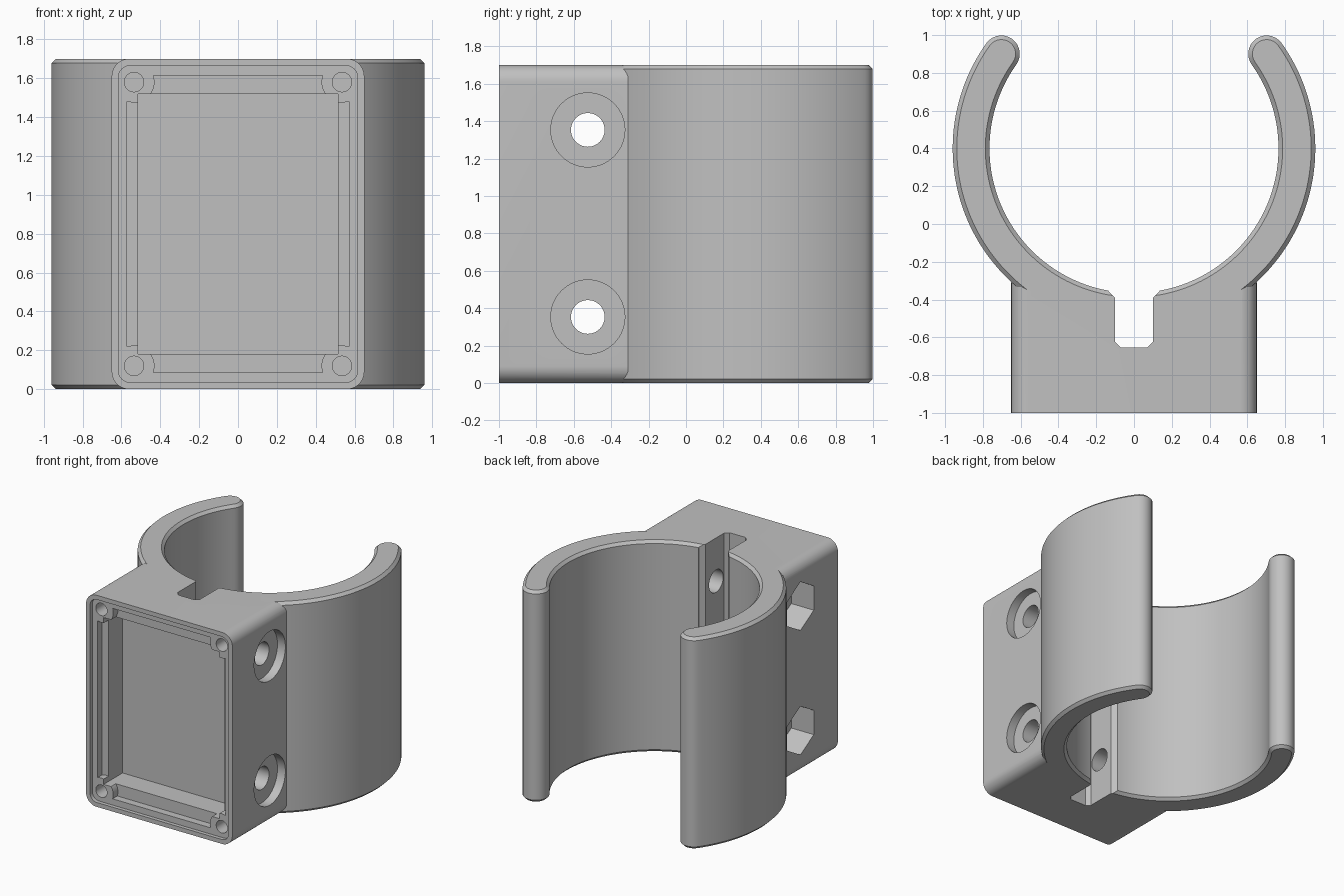
import bpy, bmesh, math
from mathutils import Vector

cube = bpy.data.objects.get("Cube")
if cube:
    bpy.data.objects.remove(cube, do_unlink=True)

H = 1.70                      # height
CY = 0.40                     # bore centre in y
R_OUT, R_IN = 0.96, 0.765     # clip radii
R_MID, R_TIP = (R_OUT + R_IN) / 2, (R_OUT - R_IN) / 2
TIP = math.radians(35.5)      # angle of the rounded clip ends
BOLT_Y, BOLT_Z = -0.525, (0.353, 1.353)

grey = bpy.data.materials.new("plain_grey")
grey.use_nodes = True
grey.diffuse_color = (0.53, 0.53, 0.53, 1)
grey.node_tree.nodes["Principled BSDF"].inputs["Base Color"].default_value = (0.53, 0.53, 0.53, 1)


def loft(name, rings):
    """Closed solid through matching rings of points."""
    bm = bmesh.new()
    loops = [[bm.verts.new(p) for p in ring] for ring in rings]
    n = len(loops[0])
    for a, b in zip(loops, loops[1:]):
        for i in range(n):
            j = (i + 1) % n
            bm.faces.new((a[i], a[j], b[j], b[i]))
    bm.faces.new(loops[0][::-1])
    bm.faces.new(loops[-1])
    bmesh.ops.recalc_face_normals(bm, faces=bm.faces)
    mesh = bpy.data.meshes.new(name)
    bm.to_mesh(mesh)
    bm.free()
    mesh.materials.append(grey)
    obj = bpy.data.objects.new(name, mesh)
    bpy.context.collection.objects.link(obj)
    return obj


def place(u, v, w, axis):
    """Point with profile (u, v) at position w along the axis."""
    return {"x": Vector((w, u, v)), "y": Vector((u, w, v)), "z": Vector((u, v, w))}[axis]


def prism(name, profile, axis, start, end):
    return loft(name, [[place(u, v, w, axis) for u, v in profile] for w in (start, end)])


def arc(cx, cy, r, a, b, n):
    return [(cx + r * math.cos(a + (b - a) * i / n),
             cy + r * math.sin(a + (b - a) * i / n)) for i in range(n + 1)]


def circle(cx, cy, r, n=48, turn=0.0):
    return arc(cx, cy, r, turn, turn + math.tau, n)[:-1]


def rounded_rect(x, low, high, r):
    pts = []
    for k, (sx, z) in enumerate(((1, high - r), (-1, high - r), (-1, low + r), (1, low + r))):
        pts += arc(sx * (x - r), z, r, k * math.pi / 2, (k + 1) * math.pi / 2, 10)
    return pts


def rect(x, low, high):
    return [(x, low), (x, high), (-x, high), (-x, low)]


def combine(target, other, operation):
    mod = target.modifiers.new("join", "BOOLEAN")
    mod.operation, mod.solver, mod.object = operation, "EXACT", other
    bpy.ops.object.select_all(action="DESELECT")
    bpy.context.view_layer.objects.active = target
    target.select_set(True)
    bpy.ops.object.modifier_apply(modifier=mod.name)
    bpy.data.objects.remove(other, do_unlink=True)


def cut(target, *args):
    combine(target, prism("cutter", *args), "DIFFERENCE")


def clip_profile(inset):
    """Open ring with round ends, shrunk by the chamfer inset."""
    a, b = math.pi - TIP, math.tau + TIP
    pts = arc(0, CY, R_OUT - inset, a, b, 120)
    pts += arc(R_MID * math.cos(b), CY + R_MID * math.sin(b), R_TIP - inset, b, b + math.pi, 14)[1:-1]
    pts += arc(0, CY, R_IN + inset, b, a, 120)
    pts += arc(R_MID * math.cos(a), CY + R_MID * math.sin(a), R_TIP - inset, a + math.pi, a + math.tau, 14)[1:-1]
    return pts


# mounting block with rounded long edges, hollowed where the clip wall takes over
body = prism("clamp_body", rounded_rect(0.65, 0, H, 0.09), "y", -1.0, -0.31)
cut(body, circle(0, CY, R_IN + 0.05, 160), "z", -0.1, H + 0.1)

# chamfered open clip
C = 0.022
clip = loft("clip", [[Vector((x, y, z)) for x, y in clip_profile(c)]
                     for z, c in ((0, C), (C, 0), (H - C, 0), (H, C))])
combine(body, clip, "UNION")

# clamping slot with bevelled mouth and floor
half = [(0.07, -0.655), (0.10, -0.625), (0.10, -0.39), (0.135, -0.355), (0.135, -0.28)]
cut(body, half + [(-x, y) for x, y in reversed(half)], "z", -0.1, H + 0.1)

# front housing: lid seat, ledge with corner bosses, deep pocket
cut(body, rounded_rect(0.615, 0.035, H - 0.035, 0.06), "y", -1.1, -0.97)
corners = [(sx * 0.535, z) for sx in (-1, 1) for z in (0.12, H - 0.12)]
ledge = prism("ledge", rect(0.57, 0.085, H - 0.085), "y", -1.05, -0.91)
for x, z in corners:
    combine(ledge, prism("boss", circle(x, z, 0.105), "y", -1.1, -0.85), "DIFFERENCE")
combine(body, ledge, "DIFFERENCE")
cut(body, rect(0.515, 0.18, H - 0.18), "y", -1.1, -0.73)
for x, z in corners:
    cut(body, circle(x, z, 0.05, 32), "y", -1.1, -0.80)

# cross bolts: through hole, round head recess, hexagonal nut recess
for z in BOLT_Z:
    cut(body, circle(BOLT_Y, z, 0.09), "x", -0.8, 0.8)
    cut(body, circle(BOLT_Y, z, 0.198, 64), "x", 0.58, 0.8)
    cut(body, circle(BOLT_Y, z, 0.195, 6, math.pi / 6), "x", -0.8, -0.45)

bpy.ops.object.select_all(action="DESELECT")
body.select_set(True)
bpy.context.view_layer.objects.active = body
bpy.ops.object.shade_smooth_by_angle(angle=math.radians(25))
